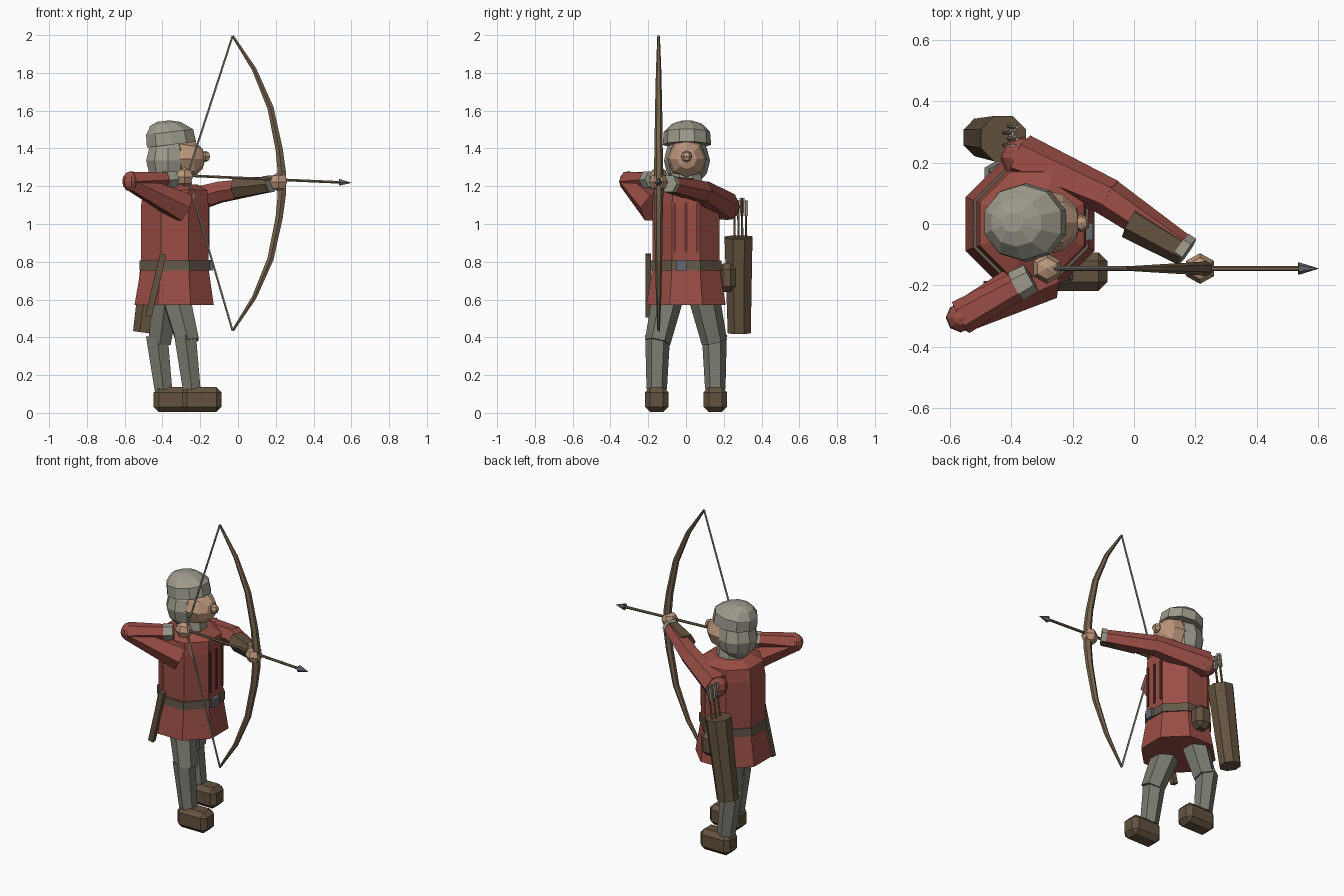
import bpy, bmesh, math
from mathutils import Vector, Matrix

if "Cube" in bpy.data.objects:
    bpy.data.objects.remove(bpy.data.objects["Cube"])

COLS = {"red": (.32, .075, .06), "dark_red": (.13, .03, .027), "brown": (.125, .085, .05),
        "wood": (.18, .125, .075), "belt": (.13, .1, .07), "cloth": (.34, .32, .26),
        "hose": (.19, .195, .16), "skin": (.5, .31, .2), "steel": (.13, .14, .16),
        "feather": (.55, .5, .42)}
MATS = {}
for k, c in COLS.items():
    MATS[k] = bpy.data.materials.new(k)
    MATS[k].diffuse_color = (*c, 1)


def finish(name, bm, col):
    bmesh.ops.recalc_face_normals(bm, faces=bm.faces)
    me = bpy.data.meshes.new(name)
    bm.to_mesh(me)
    bm.free()
    ob = bpy.data.objects.new(name, me)
    bpy.context.collection.objects.link(ob)
    me.materials.append(MATS[col])
    return ob


def tube(name, pts, radii, col, n=8, normal=None, sy=1.0):
    """Sweep an n-sided ring through pts; sy scales the ring along its second axis."""
    bm = bmesh.new()
    pts = [Vector(p) for p in pts]
    rings = []
    for i, p in enumerate(pts):
        t = Vector(normal) if normal else pts[min(i + 1, len(pts) - 1)] - pts[max(i - 1, 0)]
        t.normalize()
        ref = Vector((1, 0, 0)) if abs(t.z) > .6 else Vector((0, 0, 1))
        u = (ref - t * ref.dot(t)).normalized()
        v = t.cross(u)
        ring = []
        for k in range(n):
            a = 2 * math.pi * (k + .5) / n
            ring.append(bm.verts.new(p + radii[i] * (u * math.cos(a) + v * sy * math.sin(a))))
        rings.append(ring)
    for a, b in zip(rings, rings[1:]):
        for k in range(n):
            bm.faces.new((a[k], a[(k + 1) % n], b[(k + 1) % n], b[k]))
    bm.faces.new(rings[0])
    bm.faces.new(rings[-1])
    return finish(name, bm, col)


def ball(name, loc, size, col, u=10, v=6, rot=None):
    bm = bmesh.new()
    bmesh.ops.create_uvsphere(bm, u_segments=u, v_segments=v, radius=1)
    bm.transform(Matrix.Translation(loc) @ (rot or Matrix()) @ Matrix.Diagonal((*size, 1)))
    return finish(name, bm, col)


def box(name, loc, size, col, bevel=0, rot_y=0):
    bm = bmesh.new()
    bmesh.ops.create_cube(bm, size=1)
    bm.transform(Matrix.Diagonal((*size, 1)))
    if bevel:
        bmesh.ops.bevel(bm, geom=bm.edges[:], offset=bevel, segments=1, affect='EDGES')
    bm.transform(Matrix.Translation(loc) @ Matrix.Rotation(rot_y, 4, 'Y'))
    return finish(name, bm, col)


# tunic, belt and lacing
cx, k8 = -.335, 1 / math.cos(math.pi / 8)
up = (0, 0, 1)
tube("tunic_skirt", [(cx - .003, 0, .57), (cx, 0, .79)], [.21 * k8, .175 * k8], "red", normal=up)
tube("tunic_chest", [(cx, 0, .77), (cx, 0, 1.1), (cx + .003, 0, 1.18), (cx + .01, 0, 1.21)],
     [.178 * k8, .178 * k8, .17 * k8, .11 * k8], "red", normal=up)
tube("belt", [(cx, 0, .755), (cx, 0, .808)], [.187 * k8] * 2, "belt", normal=up)
box("buckle", (-.143, -.025, .781), (.02, .055, .055), "steel")
for y in (-.06, 0, .06):
    box("chest_pleat", (-.157, y, .98), (.014, .014, .26), "dark_red")

# head, coif and cap
tube("neck_collar", [(-.33, 0, 1.17), (-.33, 0, 1.27)], [.1, .085], "cloth", normal=up)
ball("coif", (-.37, .005, 1.335), (.122, .122, .135), "cloth")
ball("face", (-.29, .005, 1.345), (.108, .105, .118), "skin", 8, 6, Matrix.Rotation(math.pi / 2, 4, 'Y'))
ball("nose", (-.172, .003, 1.358), (.029, .03, .03), "skin", 6, 4)
tube("cap", [(-.352, .005, 1.42), (-.362, .005, 1.487), (-.383, .005, 1.53), (-.395, .005, 1.545)],
     [.138, .132, .085, .035], "cloth", 10, normal=(-.12, 0, 1), sy=.93)

# legs and shoes
for side, y, dx in (("right", -1, 0), ("left", 1, -.15)):
    hip, knee = (-.335 + dx * .3, y * .09, .64), (-.265 + dx, y * .15, .375)
    tube(side + "_thigh", [hip, knee], [.085, .068], "hose", 6)
    tube(side + "_shin", [(-.28 + dx, y * .15, .41), (-.245 + dx, y * .155, .125)], [.066, .054], "hose", 6)
    box(side + "_shoe", (-.192 + dx, y * .155, .07), (.21, .125, .132), "brown", .028)

# drawing arm
elbow = Vector((-.565, -.305, 1.225))
tube("right_upper_arm", [(-.29, -.165, 1.085), elbow], [.085, .052], "red", 6)
ball("right_elbow", elbow, (.048, .048, .055), "red", 8, 6)
tube("right_forearm", [elbow, (-.345, -.182, 1.235)], [.058, .044], "red", 6)
tube("right_cuff", [(-.385, -.204, 1.232), (-.335, -.176, 1.237)], [.052, .048], "cloth", 6)
ball("right_hand", (-.283, -.145, 1.25), (.052, .05, .05), "skin", 6, 4)

# bow arm
elbow = Vector((-.075, .085, 1.175))
tube("left_upper_arm", [(-.37, .215, 1.09), elbow], [.08, .06], "red", 6)
ball("left_shoulder", (-.365, .215, 1.09), (.07, .07, .07), "red", 8, 6)
tube("left_forearm", [(-.09, .09, 1.17), (.165, -.083, 1.21)], [.062, .046], "red", 6)
tube("bracer", [(-.01, .01, 1.19), (.165, -.09, 1.21)], [.06, .048], "brown", 6)
tube("left_cuff", [(.15, -.073, 1.21), (.175, -.09, 1.213)], [.05, .05], "cloth", 6)
ball("left_hand", (.215, -.145, 1.222), (.052, .05, .05), "skin", 6, 4)

# bow, string and nocked arrow
by = -.145
half = [(-.028, .78), (.085, .605), (.172, .4), (.218, .18), (.232, .06)]
bow = [(x, by, 1.215 - z) for x, z in half] + [(x, by, 1.215 + z) for x, z in reversed(half)]
taper = [.007, .014, .019, .022, .025]
tube("bow", bow, taper + taper[::-1], "wood", 6)
nock = (-.268, by, 1.255)
for end in (bow[0], bow[-1]):
    tube("bow_string", [end, nock], [.006] * 2, "cloth", 5)
tube("nocked_arrow", [(-.285, by, 1.257), (.55, by, 1.22)], [.008] * 2, "wood", 6)
tube("arrow_head", [(.535, by, 1.221), (.6, by, 1.218)], [.021, .001], "steel", 6)

# quiver with spare arrows
q0, q1 = Vector((-.495, .282, .425)), Vector((-.425, .278, .93))
tube("quiver", [q0, q1], [.066, .08], "brown", 8)
d = (q1 - q0).normalized()
for i, (dx, y) in enumerate(((.012, .258), (.028, .278), (.012, .298), (.028, .318))):
    a = Vector((-.44 + dx, y, .9))
    tube("spare_arrow", [a, a + d * (.24 - .015 * (i % 2))], [.006] * 2, "wood", 5)
    b = a + d * (.2 - .015 * (i % 2))
    box("fletching", b, (.032, .004, .08), "feather", rot_y=.138)
    box("fletching", b, (.004, .026, .08), "feather", rot_y=.138)

# belt pouch and dagger
box("pouch", (-.33, .215, .715), (.11, .1, .15), "brown", .03)
box("dagger_sheath", (-.435, -.2, .675), (.034, .03, .34), "brown", rot_y=.23)

for m in bpy.data.materials:
    if m.users and not m.is_grease_pencil:
        m.use_nodes = True
        m.node_tree.nodes["Principled BSDF"].inputs["Base Color"].default_value = m.diffuse_color
